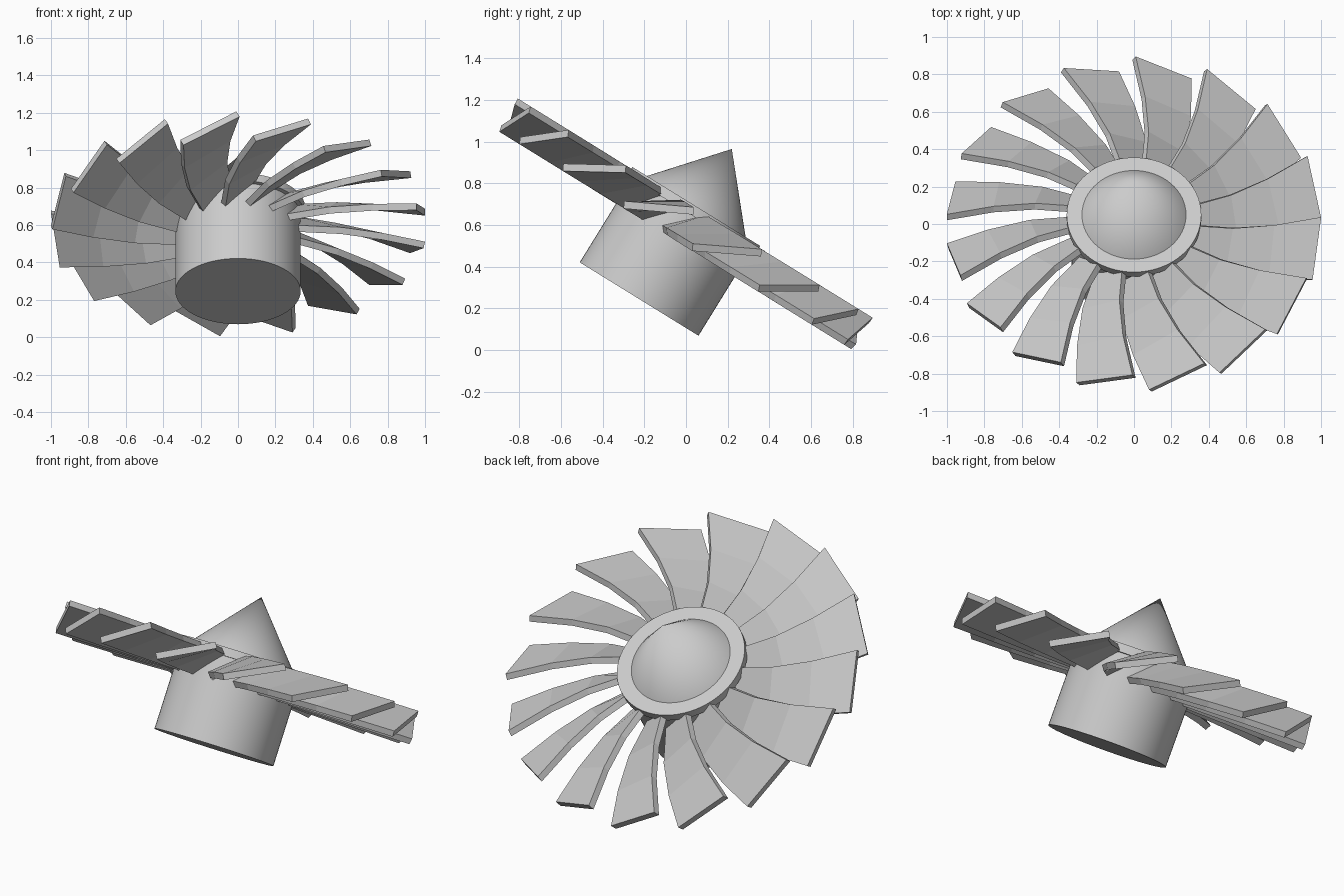
import bpy, bmesh, math
from mathutils import Matrix

if "Cube" in bpy.data.objects:
    bpy.data.objects.remove(bpy.data.objects["Cube"])

# Whole rotor leans back about x; local z is the rotor axis
FRAME = Matrix.Translation((0, -0.225, 0.245)) @ Matrix.Rotation(math.radians(-31.7), 4, 'X')
BLADES = 16


def add_object(name, mesh, local=Matrix.Identity(4)):
    ob = bpy.data.objects.new(name, mesh)
    bpy.context.collection.objects.link(ob)
    ob.matrix_world = FRAME @ local
    return ob


def lathe_part(name, r1, r2, z1, z2):
    bm = bmesh.new()
    bmesh.ops.create_cone(bm, cap_ends=True, segments=64, radius1=r1, radius2=r2,
                          depth=z2 - z1, matrix=Matrix.Translation((0, 0, (z1 + z2) / 2)))
    mesh = bpy.data.meshes.new(name)
    bm.to_mesh(mesh)
    bm.free()
    ob = add_object(name, mesh)
    bpy.ops.object.select_all(action='DESELECT')
    ob.select_set(True)
    bpy.context.view_layer.objects.active = ob
    bpy.ops.object.shade_smooth_by_angle(angle=math.radians(35))
    return ob


# Hub: shaft, rim disc and nose cone
lathe_part("hub_shaft", 0.335, 0.335, 0.0, 0.49)
lathe_part("hub_rim", 0.36, 0.36, 0.475, 0.522)
lathe_part("nose_cone", 0.28, 0.0, 0.52, 0.846)

# Blade: swept and twisted sheet between an upper and a lower edge
upper = [(0.05, 0.31), (0.068, 0.53), (0.05, 0.75), (0.0, 1.0)]
lower = [(0.19, 0.25), (0.265, 0.49), (0.295, 0.72), (0.30, 0.954)]
bm = bmesh.new()
rows = [(bm.verts.new((a[0], a[1], 0.497)), bm.verts.new((b[0], b[1], 0.346)))
        for a, b in zip(upper, lower)]
for (a, b), (c, d) in zip(rows, rows[1:]):
    bm.faces.new((a, b, d, c))
bmesh.ops.recalc_face_normals(bm, faces=bm.faces[:])
blade_mesh = bpy.data.meshes.new("blade")
bm.to_mesh(blade_mesh)
bm.free()

# Ring of blades around the hub
for i in range(BLADES):
    blade = add_object(f"blade_{i + 1}", blade_mesh,
                       Matrix.Rotation(math.tau * i / BLADES, 4, 'Z'))
    thick = blade.modifiers.new("thickness", 'SOLIDIFY')
    thick.thickness = 0.036
    thick.offset = 0
    thick.use_even_offset = True
